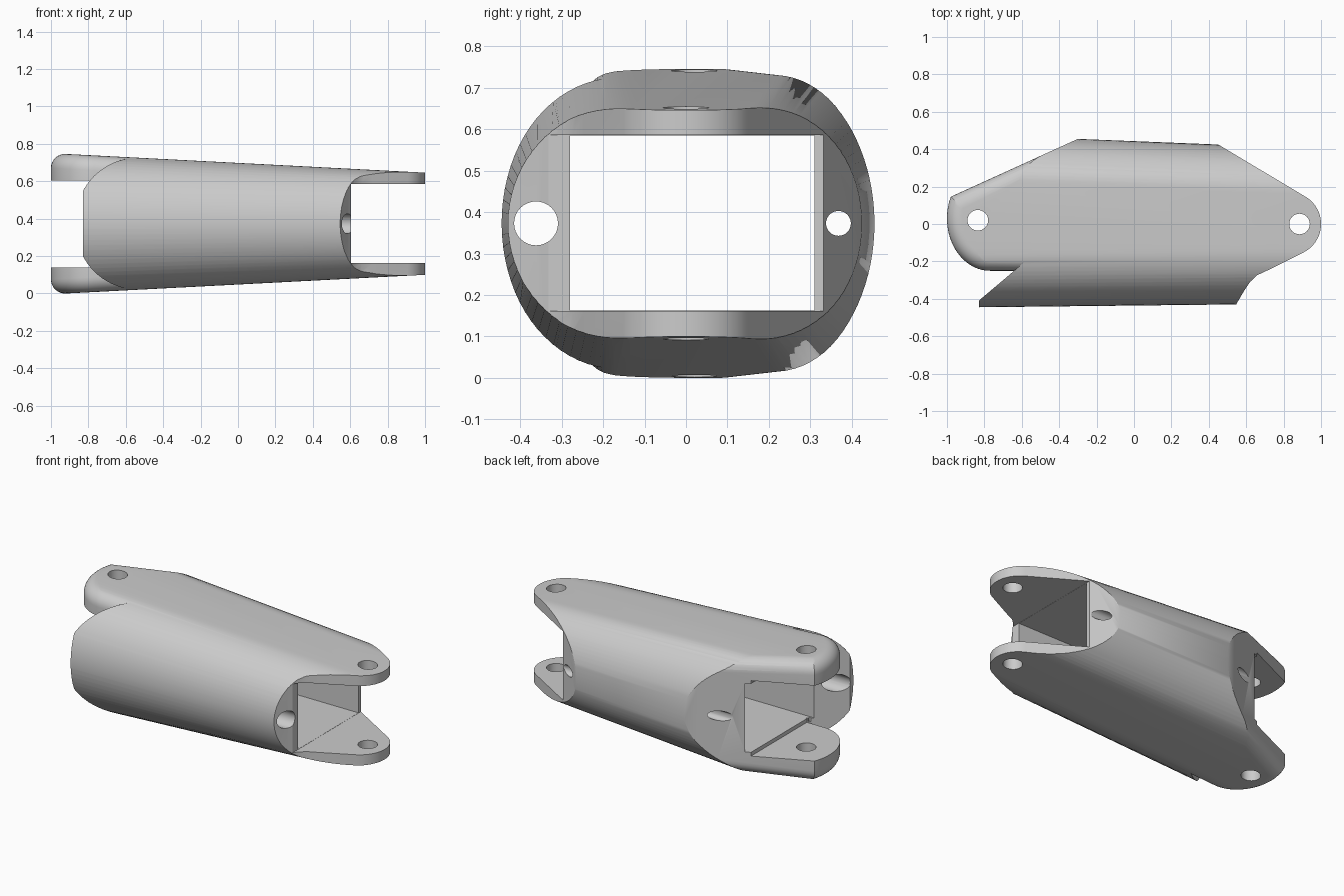
import bpy, bmesh
from math import sin, cos, pi, radians

cube = bpy.data.objects.get("Cube")
if cube:
    bpy.data.objects.remove(cube, do_unlink=True)

MID = 0.373     # height of the long axis
FILLET = 0.08   # rounding of the wide clevis


def half_height(x):
    return 0.373 - 0.052 * (x + 0.92)


def loft(name, rings):
    """Closed solid through matching loops of points."""
    bm = bmesh.new()
    loops = [[bm.verts.new(p) for p in ring] for ring in rings]
    bm.faces.new(loops[0])
    bm.faces.new(loops[-1])
    n = len(loops[0])
    for a, b in zip(loops, loops[1:]):
        for i in range(n):
            j = (i + 1) % n
            bm.faces.new((a[i], a[j], b[j], b[i]))
    bmesh.ops.recalc_face_normals(bm, faces=bm.faces)
    mesh = bpy.data.meshes.new(name)
    bm.to_mesh(mesh)
    bm.free()
    obj = bpy.data.objects.new(name, mesh)
    bpy.context.collection.objects.link(obj)
    return obj


def arc(cx, cy, rx, ry, start, end, steps):
    angles = [radians(start + (end - start) * i / steps) for i in range(steps + 1)]
    return [(cx + rx * cos(a), cy + ry * sin(a)) for a in angles]


def prism(name, outline, low=-1, high=2):
    return loft(name, [[(*p, z) for p in outline] for z in (low, high)])


def box(name, x, y, z):
    return prism(name, [(x[0], y[0]), (x[1], y[0]), (x[1], y[1]), (x[0], y[1])], *z)


def pin_hole(name, x, y, radius):
    return prism(name, arc(x, y, radius, radius, 0, 348.75, 31))


def bore(name, y, radius):
    ring = arc(y, MID, radius, radius, 0, 348.75, 31)
    return loft(name, [[(x, *p) for p in ring] for x in (-2, 2)])


# Tapered outer skin with flat top and elliptical sides
def section(x):
    h = half_height(x)
    back, front = 0.443 - 0.04 * x, -0.436 + 0.011 * x
    ring = arc(back - 0.25, MID, 0.25, h, -90, 90, 40)
    ring += arc(front + 0.3, MID, 0.3, h, 90, 270, 40)
    return [(x, y, z) for y, z in ring]


# Waste around the wide clevis, its outline drawn in by the given inset
def wide_outline(inset):
    nx, ny = 0.414, -0.91   # inward direction of the slanted back edge
    rx, ry = 0.23 - inset, 0.28 - inset
    low, high = 110, 180
    for _ in range(40):     # corner where the edge meets the rounded nose
        mid = (low + high) / 2
        x, y = arc(-0.77, 0.03, rx, ry, mid, mid, 1)[0]
        if (x + 0.3) * nx + (y - 0.455) * ny > inset:
            high = mid
        else:
            low = mid
    outline = [(-0.3, 0.8), (-0.3, 0.455 + inset / ny)]
    outline += arc(-0.77, 0.03, rx, ry, high, 270, 28)
    outline += [(-0.64 + 1.14 * inset, -0.25 + inset), (-0.83, -0.41),
                (-0.83, -0.8), (-1.5, -0.8), (-1.5, 0.8)]
    return outline


def wide_ring(side, angle, extra=0.0):
    outline = wide_outline(FILLET * (1 - sin(angle)))
    drop = FILLET * (1 - cos(angle))
    return [(x, y, MID + side * (half_height(x) - drop + extra)) for x, y in outline]


steps = [pi / 2 * i / 8 for i in range(9)]
wide_rings = [wide_ring(-1, 0, 0.3)] + [wide_ring(-1, a) for a in steps]
wide_rings += [wide_ring(1, a) for a in reversed(steps)] + [wide_ring(1, 0, 0.3)]

# Waste around the narrow clevis
narrow_outline = [(0.35, 0.8), (0.35, 0.485)]
narrow_outline += arc(0.83, 0, 0.17, 0.17, 62, -62, 24)
narrow_outline += [(0.72, -0.245), (0.66, -0.273), (0.62, -0.31), (0.59, -0.355),
                   (0.545, -0.432), (0.52, -0.5), (0.52, -0.8),
                   (1.5, -0.8), (1.5, 0.8)]

# Link body, cut to shape with pocket, clevis slots, pin holes and bores
link = loft("finger_link", [section(-1.1), section(1.1)])
cutters = [
    loft("wide_waste", wide_rings),
    prism("narrow_waste", narrow_outline),
    box("pocket", (-2, 2), (-0.28, 0.31), (0.163, 0.585)),
    box("wide_slot", (-2, -0.65), (-0.27, 0.6), (0.14, 0.605)),
    box("narrow_slot", (0.605, 2), (-0.6, 0.6), (0.162, 0.586)),
    pin_hole("wide_pin_hole", -0.835, 0.02, 0.055),
    pin_hole("narrow_pin_hole", 0.885, 0, 0.055),
    bore("front_bore", -0.362, 0.053),
    bore("back_bore", 0.368, 0.03),
]
bpy.context.view_layer.objects.active = link
for cutter in cutters:
    mod = link.modifiers.new(cutter.name, 'BOOLEAN')
    mod.operation = 'DIFFERENCE'
    mod.solver = 'EXACT'
    mod.object = cutter
    bpy.ops.object.modifier_apply(modifier=mod.name)
    bpy.data.objects.remove(cutter, do_unlink=True)

# Plain grey finish
grey = bpy.data.materials.new("plain_grey")
grey.use_nodes = True
colour = (0.6, 0.6, 0.6, 1)
grey.diffuse_color = colour
grey.node_tree.nodes["Principled BSDF"].inputs["Base Color"].default_value = colour
link.data.materials.clear()
link.data.materials.append(grey)

bpy.ops.object.select_all(action='DESELECT')
link.select_set(True)
bpy.context.view_layer.objects.active = link
bpy.ops.object.shade_smooth_by_angle(angle=radians(30))
